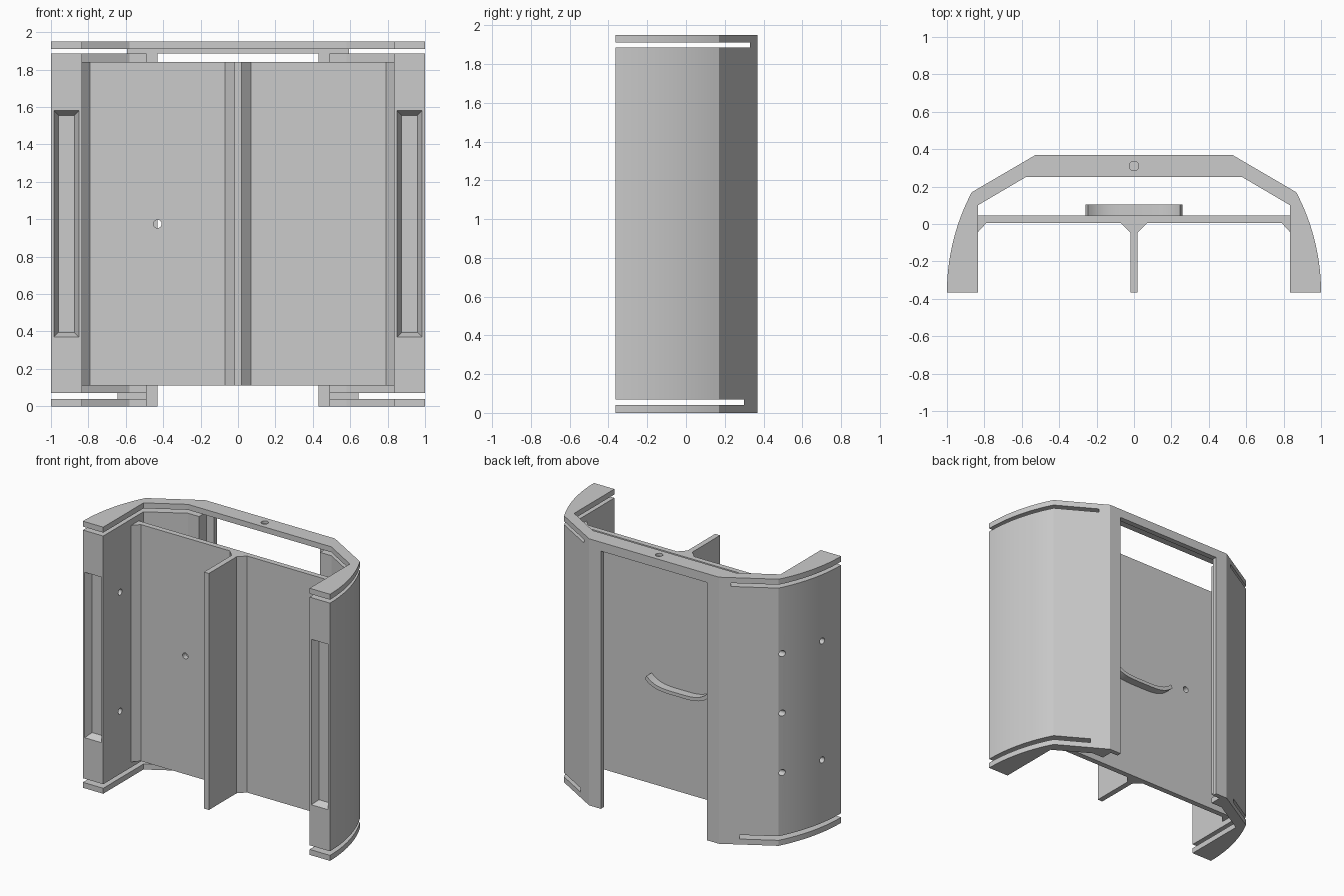
import bpy, bmesh, math
from mathutils import Matrix, Vector

cube = bpy.data.objects.get("Cube")
if cube:
    bpy.data.objects.remove(cube)

grey = bpy.data.materials.new("plain grey")
grey.use_nodes = True
grey.diffuse_color = (0.6, 0.6, 0.6, 1)
grey.node_tree.nodes["Principled BSDF"].inputs["Base Color"].default_value = (0.6, 0.6, 0.6, 1)


def make_object(name, bm, cutter=False):
    bmesh.ops.recalc_face_normals(bm, faces=bm.faces)
    mesh = bpy.data.meshes.new(name)
    bm.to_mesh(mesh)
    bm.free()
    mesh.materials.append(grey)
    obj = bpy.data.objects.new(name, mesh)
    bpy.context.collection.objects.link(obj)
    if cutter:
        obj.hide_render = True
        obj.hide_set(True)
    return obj


def loft(bm, start, end):
    """Close two matching outlines into a solid."""
    a = [bm.verts.new(p) for p in start]
    b = [bm.verts.new(p) for p in end]
    bm.faces.new(a)
    bm.faces.new(b)
    for i in range(len(a)):
        j = (i + 1) % len(a)
        bm.faces.new((a[i], a[j], b[j], b[i]))


def prism(bm, outline, z0, z1):
    loft(bm, [(x, y, z0) for x, y in outline], [(x, y, z1) for x, y in outline])


def mirrored(half):
    return half + [(-x, y) for x, y in reversed(half)]


def box(bm, x0, x1, y0, y1, z0, z1):
    prism(bm, [(x0, y0), (x1, y0), (x1, y1), (x0, y1)], z0, z1)


def drill(bm, centre, axis, radius, length):
    turn = Vector((0, 0, 1)).rotation_difference(Vector(axis)).to_matrix().to_4x4()
    bmesh.ops.create_cone(bm, cap_ends=True, segments=20, radius1=radius, radius2=radius,
                          depth=length, matrix=Matrix.Translation(centre) @ turn)


cutter_count = 0


def cut(obj, build):
    global cutter_count
    cutter_count += 1
    bm = bmesh.new()
    build(bm)
    mod = obj.modifiers.new("cut", 'BOOLEAN')
    mod.operation = 'DIFFERENCE'
    mod.solver = 'EXACT'
    mod.object = make_object(f"cutter_{cutter_count}", bm, cutter=True)


# Outer shell: faceted back, bowed sides
FRONT, TOP, R = -0.365, 1.95, 1.145
sweep = math.asin(0.535 / R)
arc = [(1 - R + R * math.cos(sweep * i / 16), FRONT + R * math.sin(sweep * i / 16))
       for i in range(17)]
inner = [(0.58, 0.25), (0.835, 0.10), (0.835, FRONT)]
bm = bmesh.new()
prism(bm, mirrored(inner + arc + [(0.525, 0.37)]), 0, TOP)
shell = make_object("outer_shell", bm)

# Back doorway with a thin lip, open at the bottom
cut(shell, lambda b: box(b, -0.43, 0.43, 0.1, 0.5, -0.1, 1.885))
cut(shell, lambda b: box(b, -0.49, 0.49, 0.1, 0.335, -0.1, 1.885))
# Thin slots below the top rim and above the bottom rim
cut(shell, lambda b: box(b, -1.2, 1.2, -0.6, 0.30, 0.04, 0.07))
cut(shell, lambda b: box(b, -1.2, 1.2, -0.6, 0.33, 1.885, 1.91))


# Tapered pockets in the front edges
def pocket(side):
    def build(b):
        def rect(y, g):
            return [(side * x, y, z) for x, z in
                    ((0.85 - g, 0.37 - g), (0.985 + g, 0.37 - g),
                     (0.985 + g, 1.58 + g), (0.85 - g, 1.58 + g))]
        loft(b, rect(FRONT - 0.01, 0.005), rect(FRONT + 0.05, -0.025))
    return build


for side in (-1, 1):
    cut(shell, pocket(side))


# Holes through the right wall, and the top pin socket
def wall_holes(b):
    for y, heights in ((0.145, (0.53, 0.965, 1.4)), (-0.17, (0.53, 1.4))):
        for z in heights:
            drill(b, (-0.9, y, z), (1, 0, 0), 0.022, 0.4)


cut(shell, wall_holes)
cut(shell, lambda b: drill(b, (0, 0.31, TOP), (0, 0, 1), 0.025, 0.04))

# Inner panel with centre fin and corner fillets
half = [(0.02, FRONT), (0.02, -0.045), (0.07, 0.005), (0.79, 0.005),
        (0.836, -0.045), (0.836, 0.045)]
bm = bmesh.new()
prism(bm, mirrored(half), 0.11, 1.84)
panel = make_object("inner_panel", bm)
cut(panel, lambda b: drill(b, (-0.43, 0.02, 0.975), (0, 1, 0), 0.022, 0.2))

# Curved handle on the back of the panel
curve = [(-0.26 + 0.52 * i / 24) for i in range(25)]


def sag(x):
    return 0.835 + 0.06 * (abs(x) / 0.26) ** 4


lower = [(x, sag(x)) for x in curve]
upper = [(x * 0.95, sag(x) + 0.025) for x in reversed(curve)]
bm = bmesh.new()
loft(bm, [(x, 0.043, z) for x, z in lower + upper], [(x, 0.105, z) for x, z in lower + upper])
handle = make_object("handle", bm)

# Apply the cuts, then smooth the rounded faces
for obj in (shell, panel, handle):
    bpy.ops.object.select_all(action='DESELECT')
    bpy.context.view_layer.objects.active = obj
    obj.select_set(True)
    for mod in list(obj.modifiers):
        bpy.ops.object.modifier_apply(modifier=mod.name)
    bpy.ops.object.shade_smooth_by_angle(angle=math.radians(25))
for obj in [o for o in bpy.data.objects if o.name.startswith("cutter_")]:
    bpy.data.objects.remove(obj)
